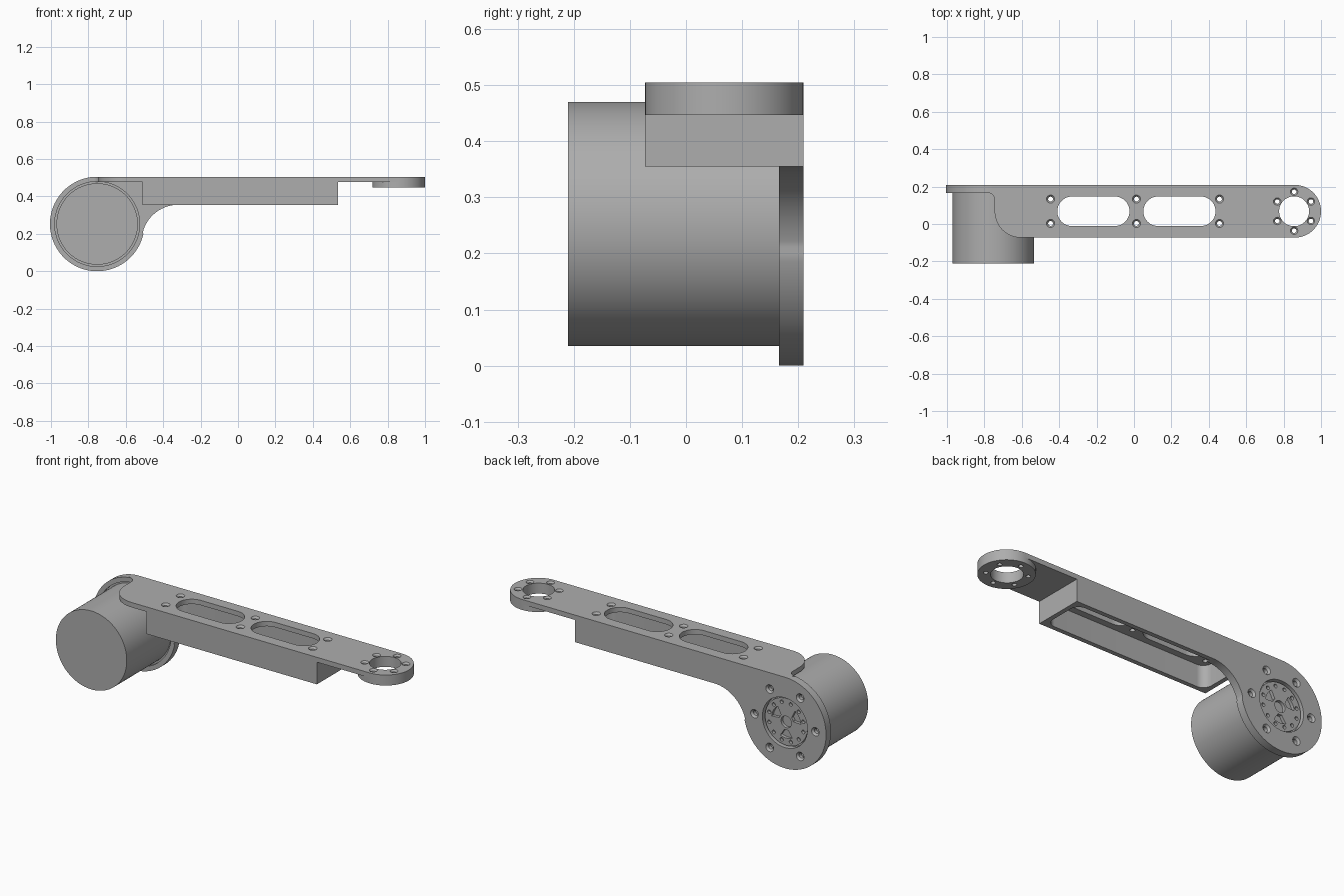
import bpy, bmesh
from math import sin, cos, pi, radians, atan2

cube = bpy.data.objects.get("Cube")
if cube:
    bpy.data.objects.remove(cube, do_unlink=True)

grey = bpy.data.materials.new("machined_grey")
grey.use_nodes = True
colour = (0.42, 0.42, 0.42, 1)
grey.diffuse_color = colour
grey.node_tree.nodes["Principled BSDF"].inputs["Base Color"].default_value = colour


def arc(cx, cy, r, a0, a1, n=24):
    """Points on an arc, angles in degrees."""
    steps = [radians(a0 + (a1 - a0) * i / n) for i in range(n + 1)]
    return [(cx + r * cos(a), cy + r * sin(a)) for a in steps]


def circle(cx, cy, r, n=64):
    return arc(cx, cy, r, 0, 360, n)[:-1]


def prism(name, outline, lo, hi, axis="z", far=None):
    """Extrude an outline along z or y; far is an optional other end outline."""
    bm = bmesh.new()

    def ring(pts, w):
        return [bm.verts.new((u, v, w) if axis == "z" else (u, w, v)) for u, v in pts]
    a, b = ring(outline, lo), ring(far or outline, hi)
    bm.faces.new(a)
    bm.faces.new(b)
    for i in range(len(a)):
        j = (i + 1) % len(a)
        bm.faces.new((a[i], a[j], b[j], b[i]))
    bmesh.ops.recalc_face_normals(bm, faces=bm.faces)
    mesh = bpy.data.meshes.new(name)
    bm.to_mesh(mesh)
    bm.free()
    mesh.materials.append(grey)
    ob = bpy.data.objects.new(name, mesh)
    bpy.context.collection.objects.link(ob)
    return ob


def combine(target, tool, operation="DIFFERENCE"):
    """Apply a boolean and remove the tool."""
    mod = target.modifiers.new("cut", "BOOLEAN")
    mod.operation, mod.object, mod.solver = operation, tool, "EXACT"
    bpy.context.view_layer.objects.active = target
    bpy.ops.object.modifier_apply(modifier=mod.name)
    bpy.data.objects.remove(tool, do_unlink=True)


def box(x0, x1, y0, y1):
    return [(x0, y0), (x1, y0), (x1, y1), (x0, y1)]


def rounded(x0, x1, y0, y1, r):
    return (arc(x1 - r, y1 - r, r, 0, 90, 12) + arc(x0 + r, y1 - r, r, 90, 180, 12)
            + arc(x0 + r, y0 + r, r, 180, 270, 12) + arc(x1 - r, y0 + r, r, 270, 360, 12))


def countersunk(target, u, v, r, surface, depth, axis="z"):
    """Through hole with a conical mouth at the outer surface."""
    combine(target, prism("hole", circle(u, v, r, 20), surface - depth, surface + 0.02, axis))
    combine(target, prism("sink", circle(u, v, r, 20), surface - r * 0.8, surface + 0.001,
                          axis, circle(u, v, r * 1.75, 20)))


def smooth(ob):
    bpy.ops.object.select_all(action="DESELECT")
    ob.select_set(True)
    bpy.context.view_layer.objects.active = ob
    bpy.ops.object.shade_smooth_by_angle(angle=radians(30))


# Main dimensions
MX, MZ, R = -0.753, 0.2525, 0.2475    # motor axis and flange radius
YC, W = 0.068, 0.141                  # arm centre line and half width
BACK, FRONT = YC + W, YC - W
TOP, UNDER, BASE = 0.505, 0.478, 0.355
R = TOP - MZ - 0.002
TIP = 0.859

# Arm: long top plate with round tip and a curved shoulder beside the motor
outline = ([(MX, BACK), (MX, 0.19), (-0.79, 0.168)]
           + arc(-0.785, 0.128, 0.04, 90, 0, 8)
           + arc(-0.745 + W, YC, W, 180, 270)
           + arc(TIP, YC, W, -90, 90, 48))
arm = prism("arm_body", outline, UNDER, TOP)

# Hollow box beam below the plate
combine(arm, prism("beam", box(-0.51, 0.535, FRONT, BACK), BASE, TOP - 0.01), "UNION")
combine(arm, prism("pocket", rounded(-0.485, 0.51, FRONT + 0.025, BACK - 0.025, 0.05),
                   BASE - 0.05, UNDER))

# Thickened ring under the tip
combine(arm, prism("tip_boss", circle(TIP, YC, W, 96), 0.447, UNDER + 0.01), "UNION")

# Slots, tip bore and screw holes
for x0 in (-0.41, 0.05):
    combine(arm, prism("slot", rounded(x0, x0 + 0.386, YC - 0.079, YC + 0.079, 0.0789), 0.44, 0.6))
combine(arm, prism("bore", circle(TIP - 0.003, YC, 0.08), 0.4, 0.6))
for x in (-0.446, 0.013, 0.457):
    for side in (-1, 1):
        countersunk(arm, x, YC + side * 0.065, 0.013, TOP, 0.06)
for i in range(6):
    a = radians(30 + 60 * i)
    countersunk(arm, TIP - 0.003 + 0.104 * cos(a), YC + 0.104 * sin(a), 0.012, TOP, 0.1)
smooth(arm)

# Motor flange: disc blended into the beam by a concave fillet
fr, fx = 0.195, -0.32
fz = BASE - fr
tangent = math_angle = atan2(fz - MZ, fx - MX) * 180 / pi
profile = (arc(MX, MZ, TOP - MZ, 90, 360 + tangent, 80)
           + arc(fx, fz, fr, 180 + tangent, 90)[1:]
           + [(fx, BASE + 0.01), (-0.5, BASE + 0.01), (-0.5, TOP - 0.001)])
flange = prism("motor_flange", profile, 0.166, BACK, "y")
combine(flange, prism("motor_seat", circle(MX, MZ, 0.227, 80), 0.1, 0.178, "y"))
combine(flange, prism("window", circle(MX, MZ, 0.138), 0.1, 0.3, "y"))
for i in range(6):
    a = radians(60 * i)
    countersunk(flange, MX + 0.187 * cos(a), MZ + 0.187 * sin(a), 0.014, BACK, 0.1, "y")
smooth(flange)

# Motor can
smooth(prism("motor_can", circle(MX, MZ, 0.2175, 96), -0.21, 0.178, "y"))

# Output hub with lightening pockets and bolt holes
hub = prism("output_hub", circle(MX, MZ, 0.13), 0.17, 0.197, "y")
combine(hub, prism("hub_bore", circle(MX, MZ, 0.032, 32), 0.18, 0.25, "y"))
for i in range(3):
    a = 30 + 120 * i
    wedge = arc(MX, MZ, 0.09, a - 24, a + 24, 10) + arc(MX, MZ, 0.045, a + 14, a - 14, 4)
    combine(hub, prism("hub_pocket", wedge, 0.18, 0.25, "y"))
for i in range(12):
    a = radians(30 * i + 15)
    combine(hub, prism("hub_hole", circle(MX + 0.108 * cos(a), MZ + 0.108 * sin(a), 0.01, 16),
                       0.18, 0.25, "y"))
smooth(hub)
